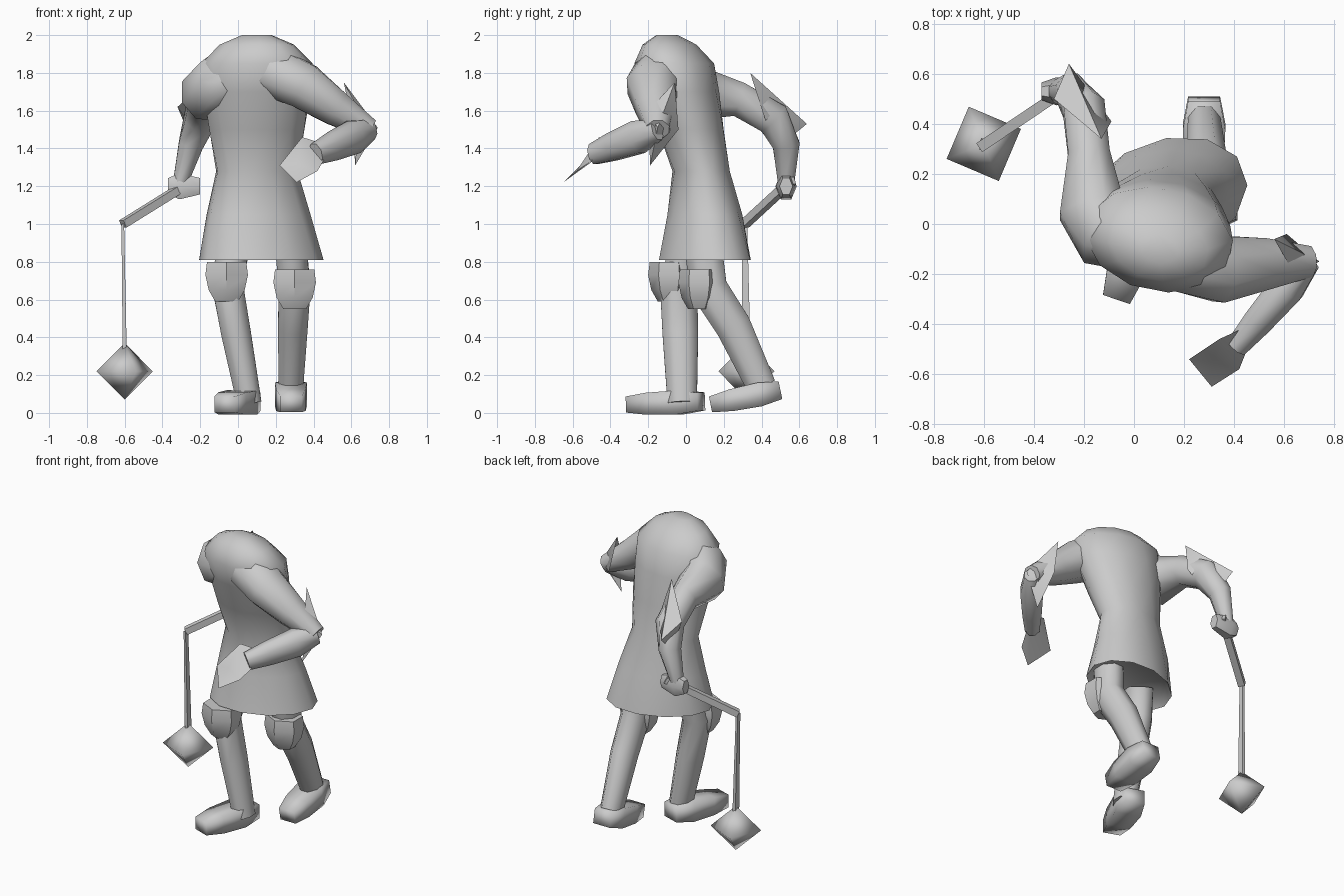
import bpy, bmesh
from math import cos, sin, tau, radians
from mathutils import Vector

cube = bpy.data.objects.get("Cube")
if cube:
    bpy.data.objects.remove(cube, do_unlink=True)

GREY = (.6, .6, .6, 1)
grey = bpy.data.materials.new("plain_grey")
grey.use_nodes = True
grey.diffuse_color = GREY
shader = next(node for node in grey.node_tree.nodes if node.type == 'BSDF_PRINCIPLED')
shader.inputs["Base Color"].default_value = GREY

ACROSS, FORWARD, UP = Vector((1, 0, 0)), Vector((0, -1, 0)), Vector((0, 0, 1))


def point(x, y, z):
    return Vector((x, y, z))


def finish(name, bm, angle):
    """Turn a bmesh into a shaded, coloured object."""
    bmesh.ops.recalc_face_normals(bm, faces=bm.faces)
    mesh = bpy.data.meshes.new(name)
    bm.to_mesh(mesh)
    bm.free()
    mesh.materials.append(grey)
    part = bpy.data.objects.new(name, mesh)
    bpy.context.collection.objects.link(part)
    bpy.ops.object.select_all(action='DESELECT')
    part.select_set(True)
    bpy.context.view_layer.objects.active = part
    bpy.ops.object.shade_smooth_by_angle(angle=radians(angle))


def ellipse(centre, side, depth, sides):
    """Ring of points spanned by two half-axis vectors."""
    turns = [tau * (i + .5) / sides for i in range(sides)]
    return [centre + side * cos(turn) + depth * sin(turn) for turn in turns]


def skin(name, rings, angle):
    """Join rings of points into a capped surface."""
    bm = bmesh.new()
    loops = [[bm.verts.new(p) for p in ring] for ring in rings]
    for low, high in zip(loops, loops[1:]):
        for i in range(len(low)):
            bm.faces.new((low[i - 1], low[i], high[i], high[i - 1]))
    bm.faces.new(loops[0])
    bm.faces.new(loops[-1])
    finish(name, bm, angle)


def limb(name, joints, widths, axis, flat=1, sides=8, angle=75):
    """Tube through joints; widths run along axis, flat scales the depth."""
    rings = []
    for i, (joint, width) in enumerate(zip(joints, widths)):
        before, after = joints[max(i - 1, 0)], joints[min(i + 1, len(joints) - 1)]
        along = (after - before).normalized()
        side = (axis - along * axis.dot(along)).normalized()
        depth = along.cross(side)
        rings.append(ellipse(joint, side * width, depth * width * flat, sides))
    skin(name, rings, angle)


def fan(name, tips, rim, angle=50):
    """Pointed shell: every tip is joined to the same rim."""
    bm = bmesh.new()
    edge = [bm.verts.new(p) for p in rim]
    for tip in tips:
        peak = bm.verts.new(tip)
        for i in range(len(edge)):
            bm.faces.new((peak, edge[i - 1], edge[i]))
    finish(name, bm, angle)


# Tunic and torso: leans forward and twists with height
HEM, WAIST, CROWN = .81, 1.2, 2
girth = [(.86, .28), (HEM, .34), (1.05, .28), (1.28, .22), (1.5, .26),
         (1.7, .29), (1.85, .3), (1.95, .2), (CROWN, .08)]
rings = []
for height, half_width in girth:
    lean = max(0, (height - WAIST) / (CROWN - WAIST))
    skirt = max(0, WAIST - height)
    twist = radians(20 - 30 * (height - HEM))
    side = Vector((cos(twist), sin(twist), 0)) * half_width
    centre = point(.1 + skirt * .06, .1 - .2 * lean, height)
    rings.append(ellipse(centre, side, UP.cross(side) * .69, 12))
skin("tunic_torso", rings, 60)

# Right arm, swung back
right_elbow = point(-.25, .53, 1.42)
right_wrist = point(-.31, .53, 1.2)
limb("right_arm",
     [point(.02, -.1, 1.8), point(-.1, -.04, 1.75), point(-.17, .06, 1.69),
      point(-.18, .28, 1.66), point(-.2, .46, 1.56), right_elbow, right_wrist],
     [.1, .15, .14, .09, .09, .07, .04], ACROSS, flat=1.1)
fan("right_elbow_plate", [point(-.26, .64, 1.53)],
    [point(-.32, .5, 1.62), point(-.13, .34, 1.8),
     point(-.09, .41, 1.58), point(-.23, .48, 1.4)])
limb("right_hand", [right_wrist - ACROSS * .06, right_wrist, right_wrist + ACROSS * .11],
     [.05, .08, .05], UP, flat=.7, sides=6, angle=50)

# Left arm, folded in front of the body
left_elbow = point(.7, -.15, 1.5)
left_wrist = point(.41, -.49, 1.37)
limb("left_upper_arm",
     [point(.06, -.07, 1.84), point(.2, -.13, 1.8), point(.35, -.18, 1.73),
      point(.52, -.16, 1.61), left_elbow],
     [.1, .14, .13, .1, .06], UP, flat=1.1)
limb("left_forearm",
     [left_elbow, left_elbow.lerp(left_wrist, .3), left_elbow.lerp(left_wrist, .7), left_wrist],
     [.06, .095, .08, .06], UP, flat=.8)
fan("left_hand", [left_elbow.lerp(left_wrist, .7), point(.31, -.55, 1.32)],
    [point(.34, -.46, 1.46), point(.22, -.54, 1.31),
     point(.31, -.65, 1.22), point(.42, -.58, 1.28)])
fan("left_elbow_plate", [point(.74, -.15, 1.51)],
    [point(.64, -.2, 1.6), point(.56, -.06, 1.75),
     point(.61, -.04, 1.5), point(.62, -.19, 1.31)])


def leg(side, hip, knee, shin, ankle, heel, toe):
    """Leg with its foot and knee guard."""
    limb(side + "_leg", [hip, knee, shin, ankle], [.09, .09, .085, .07], ACROSS, flat=1.2)
    limb(side + "_foot", [heel, heel.lerp(toe, .3), heel.lerp(toe, .7), toe],
         [.09, .12, .11, .08], ACROSS, flat=.75, sides=4, angle=95)
    guard = knee + FORWARD * .05
    limb(side + "_knee_guard",
         [guard + UP * .1, guard + UP * .03, guard - UP * .05, guard - UP * .11],
         [.12, .13, .11, .07], ACROSS, flat=.85, sides=6, angle=50)


# Right leg planted forward, left leg trailing
leg("right", hip=point(-.02, .02, .88), knee=point(-.06, -.04, .7),
    shin=point(-.01, -.03, .42), ankle=point(.06, -.02, .05),
    heel=point(.06, .08, .06), toe=point(-.07, -.3, .045))
leg("left", hip=point(.28, .09, .88), knee=point(.3, .12, .66),
    shin=point(.29, .25, .46), ankle=point(.28, .4, .14),
    heel=point(.28, .5, .12), toe=point(.28, .13, .045))

# Flail: handle, chain and pointed weight
handle_tip = point(-.61, .31, 1)
weight = point(-.6, .32, .22)
limb("flail_handle", [point(-.24, .56, 1.23), handle_tip], [.03, .03], UP, sides=4, angle=30)
limb("flail_chain", [handle_tip, weight + UP * .12], [.01, .015], ACROSS, flat=2,
     sides=4, angle=30)
corner = Vector((cos(radians(67)), sin(radians(67)), 0)) * .16
fan("flail_weight", [weight + UP * .15, weight - UP * .15],
    ellipse(weight, corner, UP.cross(corner), 4), angle=100)
